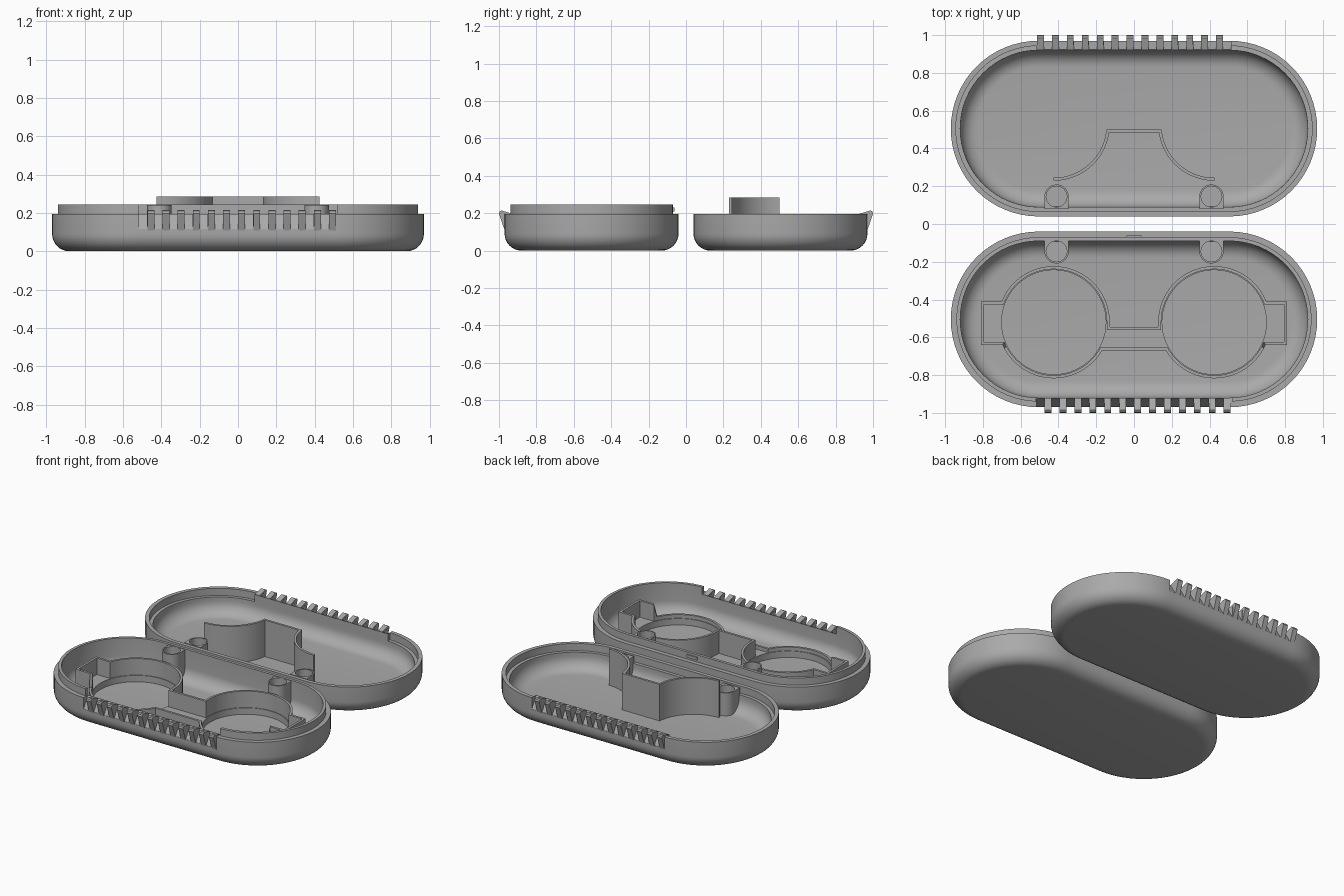
import bpy, bmesh, math

if "Cube" in bpy.data.objects:
    bpy.data.objects.remove(bpy.data.objects["Cube"])

grey = bpy.data.materials.new("plain_grey")
grey.diffuse_color = (0.40, 0.40, 0.40, 1)
grey.use_nodes = True
grey.node_tree.nodes["Principled BSDF"].inputs["Base Color"].default_value = grey.diffuse_color

CY, HALF, RAD = 0.505, 0.505, 0.465      # tray centre, straight half length, end radius
FLOOR = 0.03


def finish(name, verts, faces):
    me = bpy.data.meshes.new(name)
    me.from_pydata(verts, [], faces)
    bm = bmesh.new()
    bm.from_mesh(me)
    bmesh.ops.recalc_face_normals(bm, faces=bm.faces)
    bm.to_mesh(me)
    bm.free()
    me.materials.append(grey)
    ob = bpy.data.objects.new(name, me)
    bpy.context.collection.objects.link(ob)
    return ob


def smooth(ob):
    bpy.ops.object.select_all(action='DESELECT')
    bpy.context.view_layer.objects.active = ob
    ob.select_set(True)
    bpy.ops.object.shade_smooth_by_angle(angle=math.radians(35))


def prisms(name, outlines, put, spans):
    """Extrude each 2D outline along a span; put(u, v, w) gives x, y, z."""
    verts, faces = [], []
    for pts in outlines:
        for a, b in spans:
            o, n = len(verts), len(pts)
            verts += [put(u, v, w) for w in (a, b) for u, v in pts]
            faces += [[o + i for i in range(n)], [o + n + i for i in range(n)]]
            faces += [[o + i, o + (i + 1) % n, o + n + (i + 1) % n, o + n + i] for i in range(n)]
    return finish(name, verts, faces)


def up(u, v, w):
    return (u, v, w)


def cut(ob, cutter):
    m = ob.modifiers.new("cut", 'BOOLEAN')
    m.operation, m.solver, m.object = 'DIFFERENCE', 'EXACT', cutter
    bpy.ops.object.select_all(action='DESELECT')
    bpy.context.view_layer.objects.active = ob
    ob.select_set(True)
    bpy.ops.object.modifier_apply(modifier=m.name)
    bpy.data.objects.remove(cutter)


def arc(cx, cy, r, a0, a1, n):
    return [(cx + r * math.cos(math.radians(a0 + (a1 - a0) * i / n)),
             cy + r * math.sin(math.radians(a0 + (a1 - a0) * i / n))) for i in range(n + 1)]


def box(x0, x1, y0, y1):
    return [(x0, y0), (x1, y0), (x1, y1), (x0, y1)]


def band(name, a, b, tops, closed):
    """Upright wall between two parallel paths, standing on the floor."""
    n, verts, faces = len(a), [], []
    for p, q, t in zip(a, b, tops):
        verts += [(*p, 0.02), (*q, 0.02), (*q, t), (*p, t)]
    for i in range(n if closed else n - 1):
        j = (i + 1) % n
        faces += [[4 * i + k, 4 * i + (k + 1) % 4, 4 * j + (k + 1) % 4, 4 * j + k] for k in range(4)]
    if not closed:
        faces += [[0, 1, 2, 3], [4 * n - 4 + k for k in range(4)]]
    ob = finish(name, verts, faces)
    smooth(ob)
    return ob


def shell(name, s, rim):
    """Pill-shaped tray lofted from (inset, height) profile points."""
    def fillet(i0, z0, r, a0, a1):
        return [(i0 - p, z0 + q) for p, q in arc(0, 0, r, a0, a1, 8)]
    prof = fillet(0.09, 0.09, 0.09, -90, 0) + rim + fillet(0.14, FLOOR + 0.09, 0.09, 0, -90)
    verts, faces = [], []
    for ins, z in prof:
        r = RAD - ins
        ring = arc(HALF, s * CY, r, -90, 90, 32) + arc(-HALF, s * CY, r, 90, 270, 32)
        verts += [(x, y, z) for x, y in ring]
    n = 66
    for k in range(len(prof) - 1):
        faces += [[k * n + i, k * n + (i + 1) % n, (k + 1) * n + (i + 1) % n, (k + 1) * n + i]
                  for i in range(n)]
    faces += [list(range(n)), [len(verts) - n + i for i in range(n)]]
    return finish(name, verts, faces)


def hinge(tray, name, s, first, gap_first):
    """Sloped clearance slots in the long wall, and the hooks between them."""
    def put(u, v, w):
        return (w, s * u, v)
    slot = [(0.92, 0.2), (0.968, 0.115), (1.1, 0.115), (1.1, 0.4), (0.915, 0.4), (0.915, 0.2)]
    gaps = [gap_first + 0.079 * i for i in range(13)]
    cut(tray, prisms("slot_cutter", [slot], put, [(x - 0.021, x + 0.021) for x in gaps]))
    hook = [(0.925, 0.11), (0.967, 0.10), (1.0, 0.198), (0.996, 0.209), (0.986, 0.214),
            (0.975, 0.211), (0.925, 0.196)]
    xs = [first + 0.079 * i for i in range(13)]
    prisms(name, [hook], put, [(x - 0.018, x + 0.018) for x in xs])


def posts(name, s, top):
    """Round-nosed sockets against the meeting wall."""
    for side, x in (("left", -0.41), ("right", 0.41)):
        nose = arc(x, s * 0.145, 0.064, 0, s * 180, 20)
        pts = nose + [(x - 0.064, s * 0.08), (x + 0.064, s * 0.08)]
        ob = prisms(f"{name}_{side}", [pts], up, [(0.02, top)])
        hole = arc(x, s * 0.145, 0.055, 0, 345, 23)
        cut(ob, prisms("hole_cutter", [hole], up, [(0.1, 0.5)]))
        smooth(ob)


def mirrored(half):
    """Full path from a right half that starts on the centre line."""
    return [(-x, y) for x, y in reversed(half) if x > 1e-5] + half


# front tray with raised lip, which stops at the hinge
front = shell("front_tray", -1, [(0, 0.195), (0.03, 0.195), (0.03, 0.245), (0.05, 0.245)])
cut(front, prisms("lip_cutter", [box(-0.52, 0.52, -1.1, -0.88)], up, [(0.195, 0.5)]))
hinge(front, "front_hinge_hooks", -1, -0.455, -0.495)
smooth(front)
posts("front_post", -1, 0.24)
prisms("latch_bump", [box(-0.04, 0.04, -0.072, -0.062)], up, [(0.21, 0.23)])

# back tray with rebated rim, filled in along the hinge
back = shell("back_tray", 1, [(0, 0.195), (0.027, 0.195), (0.027, 0.145), (0.05, 0.145)])
filler = prisms("back_hinge_block", [box(-0.515, 0.515, 0.92, 0.95)], up, [(0.13, 0.195)])
cut(filler, prisms("slot_cutter",
                   [[(0.92, 0.2), (0.968, 0.115), (1.1, 0.115), (1.1, 0.4), (0.915, 0.4), (0.915, 0.2)]],
                   lambda u, v, w: (w, u, v),
                   [(-0.476 + 0.079 * i, -0.434 + 0.079 * i) for i in range(13)]))
hinge(back, "back_hinge_hooks", 1, -0.495, -0.455)
smooth(back)
posts("back_post", 1, 0.19)


# cradle in the front tray: two round seats, side pockets and a bridge
def cradle_path(t):
    cx, cy, r = 0.425, -0.52, 0.297 - t
    ytop, ybot, low = -0.41 - t, -0.64 + t, -0.67 + t
    a_top = math.degrees(math.asin((ytop - cy) / r))
    a_bot = math.degrees(math.asin((ybot - cy) / r))
    a_low = -180 - math.degrees(math.asin((low - cy) / r))
    half = [(cx - r, -0.545 - t)] + arc(cx, cy, r, 180, a_top, 28)
    half += [(0.81 - t, ytop), (0.81 - t, ybot)]
    half += arc(cx, cy, r, a_bot, a_low, 28)
    return half + [(-x, y) for x, y in reversed(half)]


outer, inner = cradle_path(0), cradle_path(0.016)
band("cradle_wall", outer, inner, [0.19 if y > -0.66 else 0.10 for x, y in outer], True)
seat = prisms("cradle_seat", [cradle_path(0.008)], up, [(0.02, 0.075)])
cut(seat, prisms("seat_cutter", [arc(sx * 0.425, -0.52, 0.276, 0, 354, 59) for sx in (-1, 1)],
                 up, [(0.0, 0.3)]))
smooth(seat)


# nose guide in the back tray
def nose_path(t):
    r, y = 0.28 + t, 0.5 - t
    start = -180 - math.degrees(math.asin((y - 0.525) / r))
    return mirrored(arc(0.425, 0.525, r, start, -90, 24))


pa, pb = nose_path(0), nose_path(0.016)
band("nose_guide", pa, pb, [0.285] * len(pa), False)
